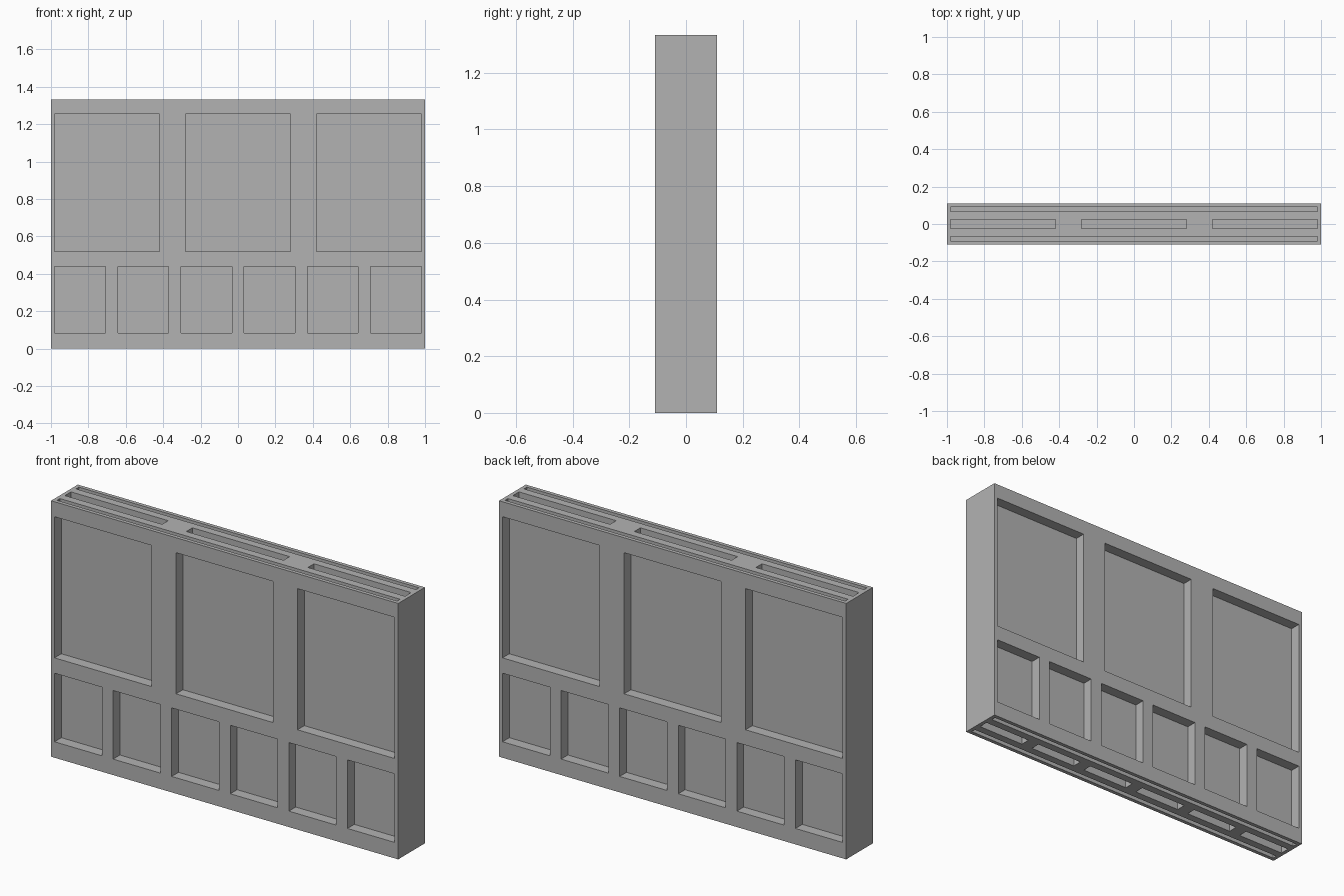
import bpy
import bmesh
from mathutils import Matrix, Vector

if "Cube" in bpy.data.objects:
    bpy.data.objects.remove(bpy.data.objects["Cube"])

WIDTH, DEPTH, HEIGHT = 2.0, 0.22, 1.333
RECESS = 0.056   # depth of every pocket
OVER = 0.05      # how far cutters stick out of the body

grey = bpy.data.materials.new("plain_grey")
grey.use_nodes = True
colour = (0.45, 0.45, 0.45, 1)
grey.diffuse_color = colour
grey.node_tree.nodes["Principled BSDF"].inputs["Base Color"].default_value = colour


def add_box(bm, low, high):
    low, high = Vector(low), Vector(high)
    move = Matrix.Translation((low + high) / 2)
    bmesh.ops.create_cube(bm, size=1, matrix=move @ Matrix.Diagonal((*(high - low), 1)))


def make_object(name, bm):
    mesh = bpy.data.meshes.new(name)
    bm.to_mesh(mesh)
    bm.free()
    mesh.materials.append(grey)
    obj = bpy.data.objects.new(name, mesh)
    bpy.context.collection.objects.link(obj)
    return obj


def bays(count, width):
    """Evenly spaced x spans running from one end margin to the other."""
    first = -0.98
    step = (1.96 - width) / (count - 1)
    return [(first + i * step, first + i * step + width) for i in range(count)]


# Solid wall slab
bm = bmesh.new()
add_box(bm, (-WIDTH / 2, -DEPTH / 2, 0), (WIDTH / 2, DEPTH / 2, HEIGHT))
panel = make_object("wall_panel", bm)

# Pockets: large upper and small lower windows on both faces, slots on top and bottom
bm = bmesh.new()
upper, lower = bays(3, 0.56), bays(6, 0.272)
for spans, z0, z1 in ((upper, 0.52, 1.255), (lower, 0.083, 0.44)):
    for x0, x1 in spans:
        add_box(bm, (x0, -DEPTH / 2 - OVER, z0), (x1, -DEPTH / 2 + RECESS, z1))
        add_box(bm, (x0, DEPTH / 2 - RECESS, z0), (x1, DEPTH / 2 + OVER, z1))
for spans, z0, z1 in ((upper, HEIGHT - RECESS, HEIGHT + OVER), (lower, -OVER, RECESS)):
    for x0, x1 in spans:
        add_box(bm, (x0, -0.025, z0), (x1, 0.025, z1))
    for y in (-0.078, 0.078):
        add_box(bm, (-0.98, y - 0.012, z0), (0.98, y + 0.012, z1))
cutter = make_object("pocket_cutter", bm)
cutter.hide_render = True

# Carve the pockets and drop the cutter
carve = panel.modifiers.new("carve", 'BOOLEAN')
carve.operation = 'DIFFERENCE'
carve.solver = 'EXACT'
carve.object = cutter
bpy.context.view_layer.objects.active = panel
bpy.ops.object.modifier_apply(modifier=carve.name)
bpy.data.objects.remove(cutter)
